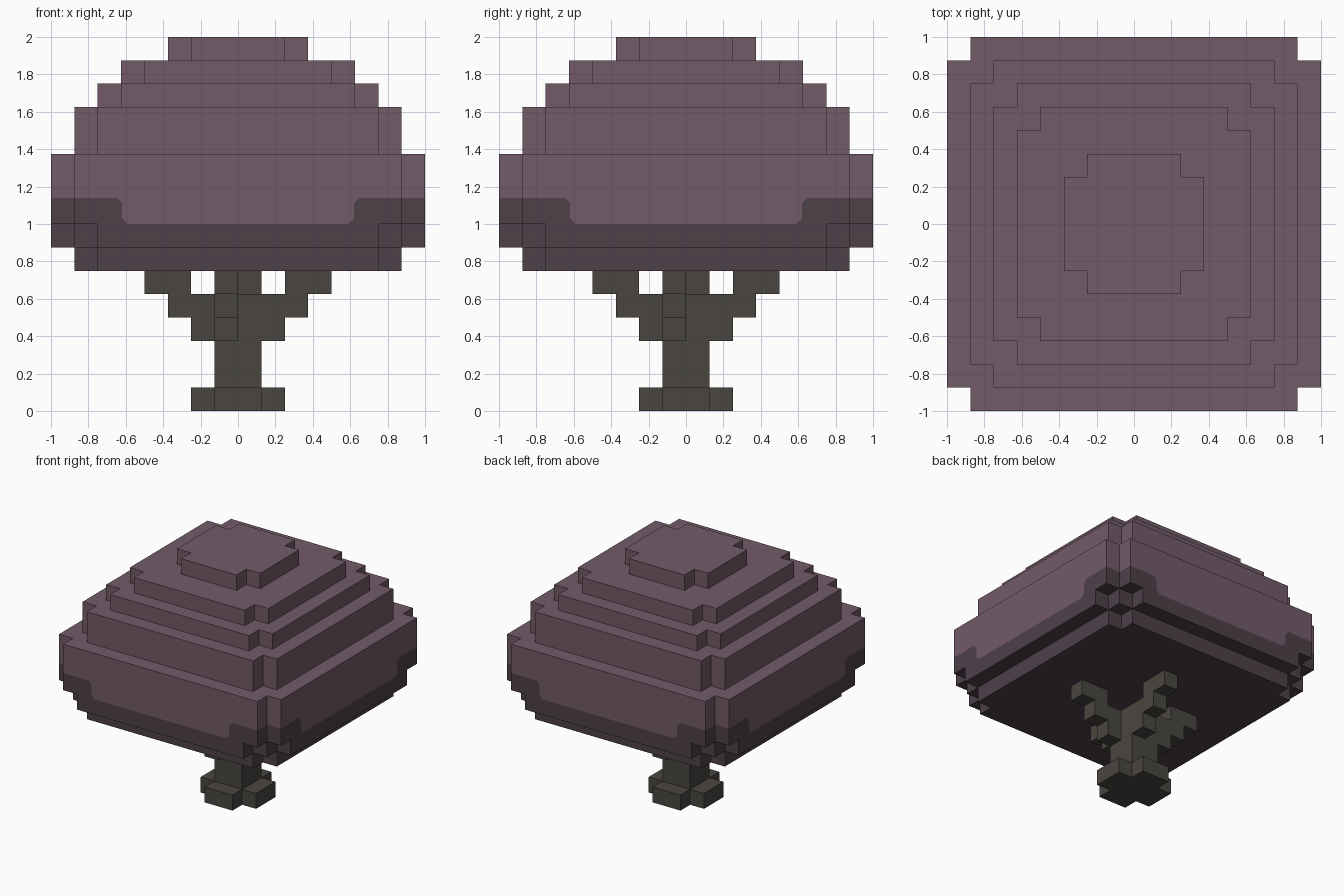
import bpy, bmesh
from mathutils import Matrix, Vector

U = 0.125  # one block

if "Cube" in bpy.data.objects:
    bpy.data.objects.remove(bpy.data.objects["Cube"], do_unlink=True)


def material(name, rgb):
    lin = [((c / 255 + 0.055) / 1.055) ** 2.4 for c in rgb] + [1.0]
    m = bpy.data.materials.new(name)
    m.use_nodes = True
    m.diffuse_color = lin
    bsdf = m.node_tree.nodes["Principled BSDF"]
    bsdf.inputs["Base Color"].default_value = lin
    bsdf.inputs["Roughness"].default_value = 1.0
    return m


leaf = material("dusky purple leaves", (115, 91, 104))
shade = material("dark purple leaves", (78, 65, 73))
bark = material("grey brown bark", (74, 70, 64))


def finish(name, bm, mats):
    bmesh.ops.recalc_face_normals(bm, faces=bm.faces)
    mesh = bpy.data.meshes.new(name)
    bm.to_mesh(mesh)
    bm.free()
    for m in mats:
        mesh.materials.append(m)
    ob = bpy.data.objects.new(name, mesh)
    bpy.context.collection.objects.link(ob)
    return ob


def stepped_prism(bm, half, z0, z1, steps=1):
    """Square prism in block units with its corners cut back in steps."""
    corner = [(half, half - steps)]
    for i in range(1, steps + 1):
        corner += [(half - i, half - steps + i - 1), (half - i, half - steps + i)]
    ring = []
    for quarter in range(4):
        for x, y in corner:
            for _ in range(quarter):
                x, y = -y, x
            ring.append(bm.verts.new((x * U, y * U, z0 * U)))
    base = bm.faces.new(ring)
    top = bmesh.ops.extrude_face_region(bm, geom=[base], use_keep_orig=True)
    moved = [v for v in top["geom"] if isinstance(v, bmesh.types.BMVert)]
    bmesh.ops.translate(bm, verts=moved, vec=(0, 0, (z1 - z0) * U))


# Canopy tiers: name, half width, bottom, top, corner steps
TIERS = [("canopy_underside", 7, 6, 7, 1), ("canopy_lower_rim", 8, 7, 8, 2),
         ("canopy_wide_tier", 8, 8, 11, 1), ("canopy_second_tier", 7, 11, 13, 1),
         ("canopy_third_tier", 6, 13, 14, 1), ("canopy_fourth_tier", 5, 14, 15, 1),
         ("canopy_crown", 3, 15, 16, 1)]
EDGE, LOW, HIGH, BEVEL = 0.62, 1.0, 1.14, 0.03


def is_dark(p):
    """Dark below the rim, climbing higher near the corners."""
    if p.z < LOW + 0.001:
        return True
    t = min(abs(p.x), abs(p.y)) - EDGE
    if p.z > HIGH:
        return False
    return (t > 0 and p.z < HIGH - BEVEL + t) or p.z - LOW - BEVEL < t


def cut_band(bm):
    """Cut the walls along the border between the two leaf colours."""
    def cut(co, no):
        faces = [f for f in bm.faces if abs(f.normal.z) < 0.5
                 and f.calc_center_median().z < HIGH + 0.001]
        geom = set(faces)
        for f in faces:
            geom.update(f.edges, f.verts)
        bmesh.ops.bisect_plane(bm, geom=list(geom), plane_co=co, plane_no=no)

    bmesh.ops.bisect_plane(bm, geom=bm.verts[:] + bm.edges[:] + bm.faces[:],
                           plane_co=(0, 0, HIGH), plane_no=(0, 0, 1))
    bm.normal_update()
    for axis in range(2):
        for s in (-1, 1):
            co, no = Vector(), Vector()
            co[axis], no[axis] = s * EDGE, s
            cut(co, no)
            no.z = -1
            for z in (HIGH - BEVEL, LOW + BEVEL):
                co.z = z
                cut(co, no)


for name, half, z0, z1, steps in TIERS:
    bm = bmesh.new()
    stepped_prism(bm, half, z0, z1, steps)
    bmesh.ops.recalc_face_normals(bm, faces=bm.faces)
    if name == "canopy_wide_tier":
        cut_band(bm)
    for f in bm.faces:
        f.material_index = int(is_dark(f.calc_center_median()))
    finish(name, bm, [leaf, shade])

# Trunk foot
bm = bmesh.new()
stepped_prism(bm, 2, 0, 1)
finish("trunk_foot", bm, [bark])


def add_box(bm, lo, hi):
    lo, hi = Vector(lo) * U, Vector(hi) * U
    bmesh.ops.create_cube(bm, size=1, matrix=Matrix.Translation((lo + hi) / 2)
                          @ Matrix.Diagonal((*(hi - lo), 1)))


# Trunk
bm = bmesh.new()
add_box(bm, (-1, -1, 1), (1, 1, 5))
finish("trunk", bm, [bark])

# Four stepped branches, turned around the trunk like a pinwheel
for quarter, side in enumerate(("front", "left", "back", "right")):
    bm = bmesh.new()
    for near, far, z in ((1, 2, 3), (1, 3, 4), (2, 4, 5)):
        add_box(bm, (-1, -far, z), (0, -near, z + 1))
    turn = Matrix.Rotation(quarter * 1.5707963, 4, "Z")
    bmesh.ops.transform(bm, matrix=turn, verts=bm.verts)
    finish(side + "_branch", bm, [bark])
